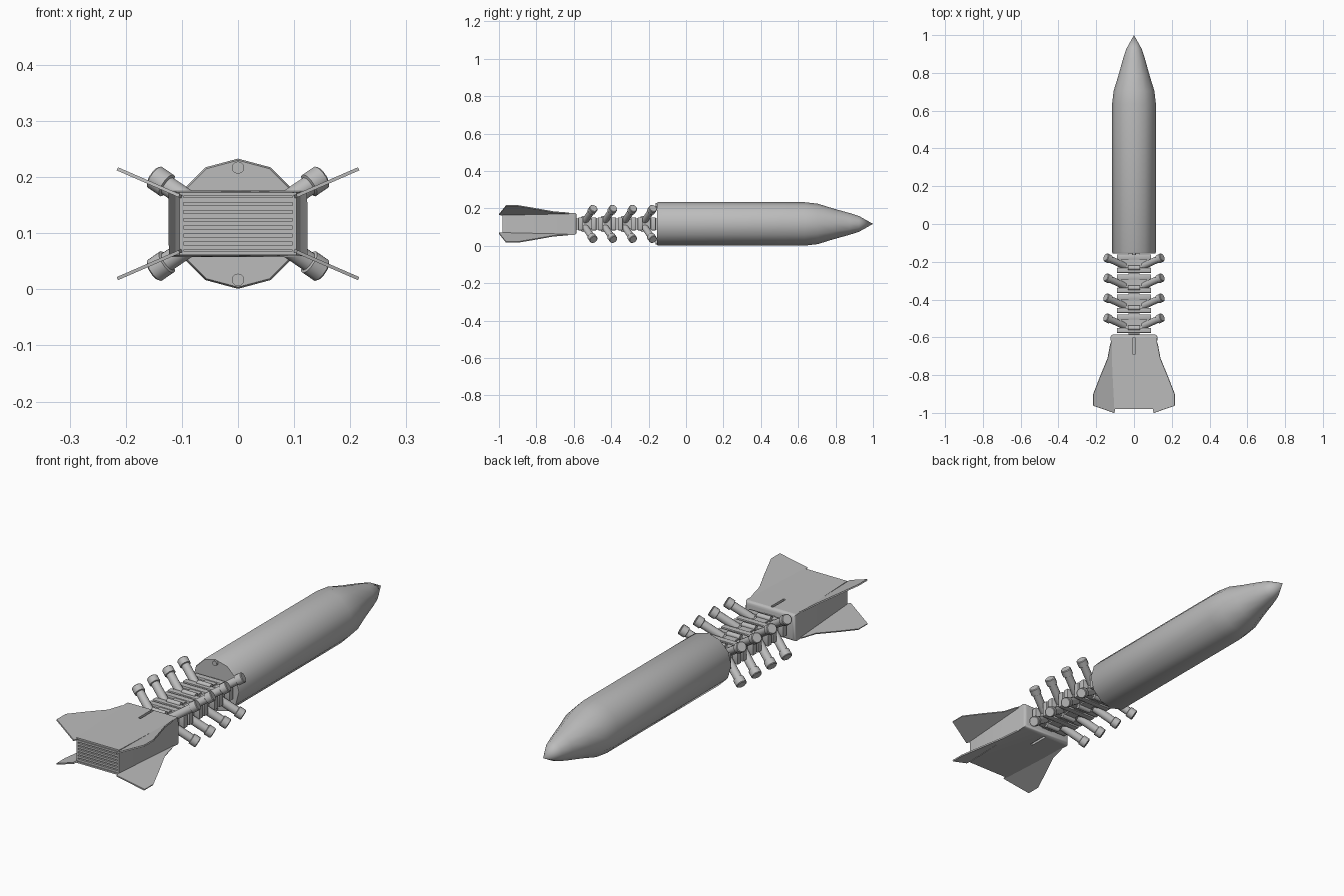
import bpy, bmesh, math
from mathutils import Vector

old = bpy.data.objects.get("Cube")
if old:
    bpy.data.objects.remove(old, do_unlink=True)

grey = bpy.data.materials.new("hull_grey")
grey.use_nodes = True
colour = (0.5, 0.5, 0.5, 1)
grey.diffuse_color = colour
grey.node_tree.nodes["Principled BSDF"].inputs["Base Color"].default_value = colour

MID = 0.117  # height of the long axis


def make(name, bm, smooth=False):
    bmesh.ops.recalc_face_normals(bm, faces=bm.faces)
    mesh = bpy.data.meshes.new(name)
    bm.to_mesh(mesh)
    bm.free()
    obj = bpy.data.objects.new(name, mesh)
    bpy.context.collection.objects.link(obj)
    mesh.materials.append(grey)
    if smooth:
        bpy.ops.object.select_all(action="DESELECT")
        obj.select_set(True)
        bpy.context.view_layer.objects.active = obj
        bpy.ops.object.shade_smooth_by_angle(angle=math.radians(40))
    return obj


def lathe(name, profile, start, axis, sides):
    """Sweep (distance, radius) rings along an axis; zero radius makes a tip."""
    bm = bmesh.new()
    turn = Vector(axis).to_track_quat("Z", "Y")
    rings = []
    for d, r in profile:
        count = sides if r > 0 else 1
        rings.append([bm.verts.new(Vector(start) + turn @ Vector(
            (r * math.cos(math.tau * i / sides), r * math.sin(math.tau * i / sides), d)))
            for i in range(count)])
    for a, b in zip(rings, rings[1:]):
        for i in range(sides):
            j = (i + 1) % sides
            bm.faces.new((a[i], a[j], b[0]) if len(b) == 1 else (a[i], a[j], b[j], b[i]))
    for ring in (rings[0], rings[-1]):
        if len(ring) > 1:
            bm.faces.new(ring)
    return make(name, bm, True)


def box(name, centre, half, bevel=0.0):
    bm = bmesh.new()
    bmesh.ops.create_cube(bm, size=2)
    for v in bm.verts:
        v.co = Vector(centre) + Vector([a * b for a, b in zip(v.co, half)])
    if bevel:
        bmesh.ops.bevel(bm, geom=bm.edges[:], offset=bevel, segments=2, affect="EDGES", profile=0.5)
    return make(name, bm, bevel > 0)


# Long rounded body with a pointed nose
nose = [(0, 0.113), (0.006, 0.116), (0.79, 0.116), (0.86, 0.108), (0.94, 0.083),
        (1.03, 0.058), (1.08, 0.042), (1.155, 0)]
lathe("body", nose, (0, -0.155, MID), (0, 1, 0), 12)
for side, label in ((1, "upper"), (-1, "lower")):
    lathe(label + "_port", [(0, 0.011), (0.03, 0.011)], (0, -0.164, MID + side * 0.1), (0, 1, 0), 12)

# Spine joining the body to the tail
box("spine", (0, -0.37, MID), (0.028, 0.225, 0.03))

# Four thruster modules
for n in range(4):
    y = -0.21 - 0.106 * n
    tag = "_%d" % (n + 1)
    box("hub" + tag, (0, y, MID), (0.065, 0.03, 0.024))
    for end, label in ((1, "fore"), (-1, "aft")):
        box(label + "_crossbar" + tag, (0, y + end * 0.035, MID), (0.091, 0.0135, 0.034), 0.003)
    for up, label in ((1, "top"), (-1, "bottom")):
        lathe(label + "_pipe" + tag, [(0, 0.012), (0.066, 0.012)],
              (-0.033, y - 0.022, MID + up * 0.032), (1, 0, 0), 10)
        for side, hand in ((1, "left"), (-1, "right")):
            root = Vector((side * 0.05, y - 0.012, MID + up * 0.016))
            tip = Vector((side * 0.15, y + 0.034, MID + up * 0.084))
            span = (tip - root).length
            lathe("_".join((label, hand, "thruster")) + tag,
                  [(0, 0.018), (span - 0.032, 0.018), (span - 0.03, 0.023),
                   (span - 0.003, 0.023), (span, 0.02)], root, tip - root, 12)

# Tail hull, tapering slightly to the rear
bm = bmesh.new()
bmesh.ops.create_cube(bm, size=2)
for v in bm.verts:
    fore = v.co.y > 0
    v.co = Vector((v.co.x * (0.124 if fore else 0.104), -0.585 if fore else -0.98,
                   MID + v.co.z * (0.059 if fore else 0.056)))
front_edges = [e for e in bm.edges if all(v.co.y > -0.6 for v in e.verts)]
bmesh.ops.bevel(bm, geom=front_edges, offset=0.014, segments=3, affect="EDGES", profile=0.5)
tail = make("tail_hull", bm, True)


def cut(target, name, centre, half):
    cutter = box(name, centre, half)
    cutter.hide_render = True
    cutter.hide_set(True)
    cutter.display_type = "WIRE"
    mod = target.modifiers.new(name, "BOOLEAN")
    mod.operation = "DIFFERENCE"
    mod.solver = "EXACT"
    mod.object = cutter
    bpy.context.view_layer.update()
    solid = bpy.data.meshes.new_from_object(target.evaluated_get(bpy.context.evaluated_depsgraph_get()))
    target.modifiers.clear()
    target.data = solid
    bpy.data.objects.remove(cutter, do_unlink=True)


# Exhaust recess with slats, and a narrow groove above and below
cut(tail, "exhaust_cutter", (0, -0.98, MID), (0.097, 0.03, 0.049))
for up in (1, -1):
    cut(tail, "groove_cutter", (0, -0.645, MID + up * 0.06), (0.006, 0.045, 0.012))
for i in range(7):
    box("exhaust_slat_%d" % (i + 1), (0, -0.968, MID - 0.042 + i * 0.014), (0.097, 0.012, 0.0045))

# Four thin swept fins on the hull corners
outline = [(0.112, -0.6), (0.126, -0.64), (0.139, -0.71), (0.18, -0.81), (0.215, -0.9),
           (0.215, -0.962), (0.105, -1.0), (0.098, -0.97)]
for up, label in ((1, "upper"), (-1, "lower")):
    for side, hand in ((1, "left"), (-1, "right")):
        bm = bmesh.new()
        bm.faces.new([bm.verts.new((side * x, y, MID + up * (0.05 + (x - 0.105) * 0.435)))
                      for x, y in outline])
        fin = make("_".join((label, hand, "fin")), bm)
        thick = fin.modifiers.new("thickness", "SOLIDIFY")
        thick.thickness = 0.006
        thick.offset = 0
